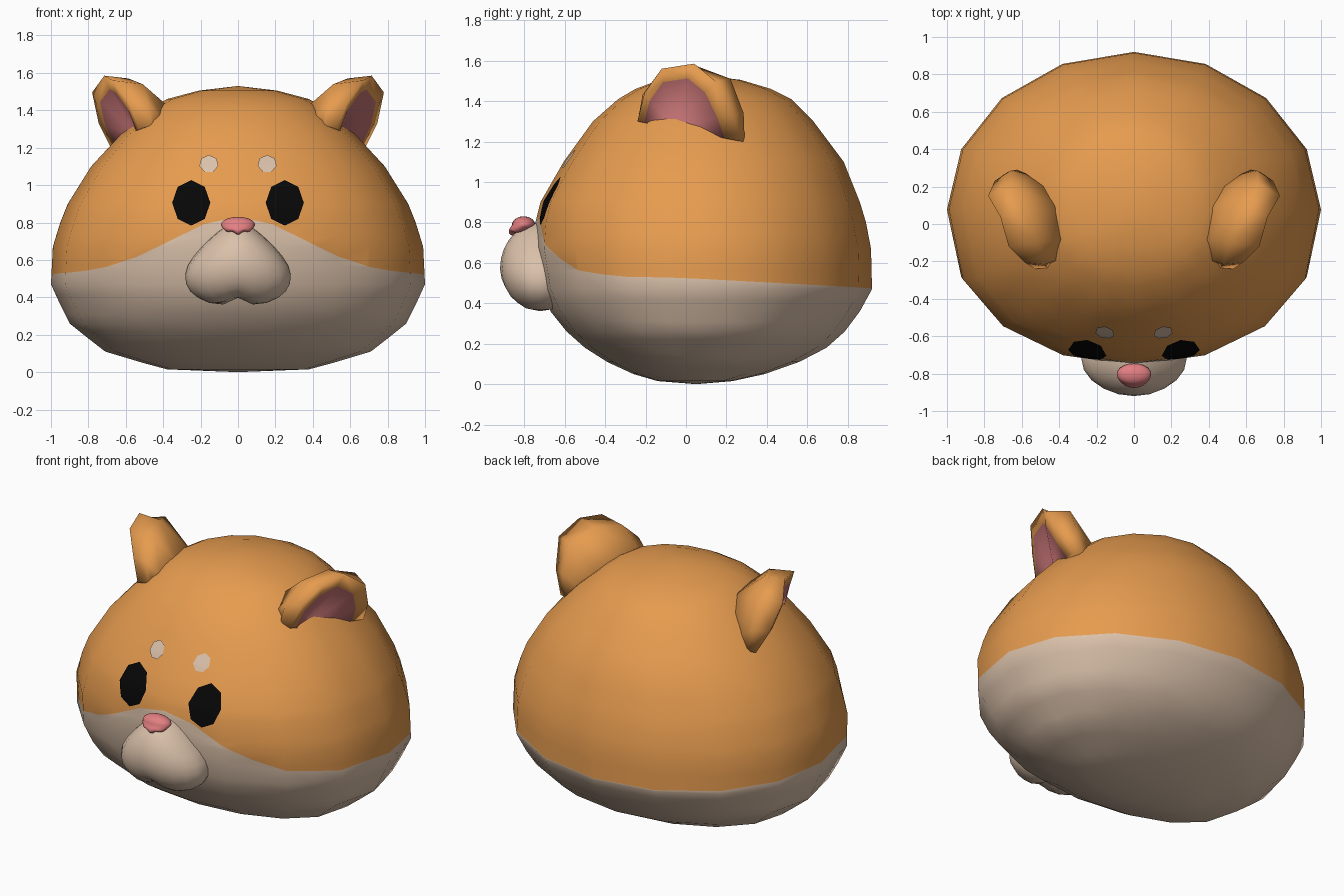
import bpy, bmesh, math
from mathutils import Vector
from mathutils.bvhtree import BVHTree

if "Cube" in bpy.data.objects:
    bpy.data.objects.remove(bpy.data.objects["Cube"])


def material(name, rgb):
    m = bpy.data.materials.new(name)
    m.diffuse_color = (*rgb, 1)
    m.use_nodes = True
    m.node_tree.nodes["Principled BSDF"].inputs["Base Color"].default_value = m.diffuse_color
    return m


ORANGE = material("orange_fur", (0.79, 0.33, 0.078))
CREAM = material("cream_fur", (0.70, 0.53, 0.40))
BLACK = material("eye_black", (0.002, 0.002, 0.002))
NOSE = material("nose_pink", (0.76, 0.21, 0.22))
INNER = material("inner_ear_pink", (0.52, 0.16, 0.165))


def finish(bm, name, mats):
    me = bpy.data.meshes.new(name)
    bm.to_mesh(me)
    bm.free()
    for m in mats:
        me.materials.append(m)
    me.shade_smooth()
    ob = bpy.data.objects.new(name, me)
    bpy.context.collection.objects.link(ob)
    return ob


def bridge(bm, a, b, mat=0):
    n = len(a)
    for i in range(n):
        j = (i + 1) % n
        bm.faces.new((a[i], a[j], b[j], b[i])).material_index = mat


def fan(bm, ring, tip, mat=0):
    for i in range(len(ring)):
        bm.faces.new((ring[i], ring[(i + 1) % len(ring)], tip)).material_index = mat


# ---- head: rings given as height, half width, front y, back y
LEVELS = [(.015, .38, -.14, .23), (.05, .51, -.26, .39), (.11, .71, -.39, .56),
          (.18, .80, -.50, .695), (.26, .90, -.59, .785), (.36, .95, -.67, .86),
          (.47, 1.0, -.72, .92), (.67, .99, -.755, .915), (.80, .95, -.745, .89),
          (.90, .91, -.72, .86), (1.10, .785, -.605, .78), (1.30, .60, -.46, .63),
          (1.41, .465, -.335, .52), (1.46, .38, -.25, .42), (1.505, .21, -.13, .27)]


def fur_line(p):
    """Positive in the orange area, negative in the cream area."""
    if p.y < 0:
        return p.z - (.52 + .31 * math.exp(-(p.x / .5) ** 2))
    return p.z - (.525 - .055 * p.y)


bm = bmesh.new()
rings = []
for z, w, yf, yb in LEVELS:
    yc = .06 + .02 * math.sin(math.pi * min(z, 1.5) / 1.5)
    ring = []
    for i in range(16):
        a = i * math.tau / 16
        c = math.cos(a)
        y = yc + (yb - yc) * c if c > 0 else yc - (yc - yf) * abs(c) ** .83
        ring.append(bm.verts.new((w * math.sin(a), y, z)))
    rings.append(ring)
for a, b in zip(rings, rings[1:]):
    bridge(bm, a, b)
fan(bm, rings[0], bm.verts.new((0, .05, 0)))
fan(bm, rings[-1], bm.verts.new((0, .06, 1.53)))
bmesh.ops.subdivide_edges(bm, edges=bm.edges[:], cuts=1, use_grid_fill=True)
bmesh.ops.recalc_face_normals(bm, faces=bm.faces[:])
surface = BVHTree.FromBMesh(bm)

# cut the head along the fur line, then colour each side
new = set()
for e in bm.edges[:]:
    f0, f1 = (fur_line(v.co) for v in e.verts)
    if f0 * f1 < 0:
        new.add(bmesh.utils.edge_split(e, e.verts[0], f0 / (f0 - f1))[1])
for f in bm.faces[:]:
    cut = [v for v in f.verts if v in new]
    if len(cut) == 2:
        bmesh.utils.face_split(f, cut[0], cut[1])
for f in bm.faces:
    f.material_index = 0 if fur_line(f.calc_center_median()) > 0 else 1
finish(bm, "head", [ORANGE, CREAM])


# ---- thin plates laid on the head surface
def plate(name, cx, cz, rx, rz, sides, mat):
    def drop(x, z):
        hit = surface.ray_cast(Vector((x, -2, z)), Vector((0, 1, 0)))[0]
        return bm.verts.new((x, hit.y - .009, z))
    bm = bmesh.new()
    loops = []
    for k in (1, .66, .33):
        loops.append([])
        for i in range(sides * 2):
            a = i * math.pi / sides + math.pi / 2
            r = k * (math.cos(math.pi / sides) if i % 2 else 1)
            loops[-1].append(drop(cx + rx * r * math.cos(a), cz + rz * r * math.sin(a)))
    for a, b in zip(loops, loops[1:]):
        bridge(bm, a, b)
    fan(bm, loops[-1], drop(cx, cz))
    finish(bm, name, [mat])


# ---- ear loops: base on the head, swollen back, outer rim
BASE = [(.43, -.21, 1.28), (.40, -.19, 1.36), (.36, -.08, 1.41), (.39, .09, 1.41),
        (.47, .20, 1.36), (.54, .26, 1.26), (.57, .26, 1.17)]
BACK = [(.46, -.235, 1.32), (.48, -.215, 1.43), (.51, -.10, 1.54), (.585, .06, 1.57),
        (.66, .22, 1.51), (.66, .285, 1.34), (.62, .29, 1.20)]
RIM = [(.53, -.24, 1.30), (.585, -.205, 1.44), (.67, -.12, 1.56), (.715, .04, 1.585),
       (.78, .15, 1.495), (.745, .23, 1.33), (.68, .275, 1.20)]


def ear(name, s):
    bm = bmesh.new()
    deep = Vector((.54, -.06, 1.27))
    lip = [Vector(p).lerp(deep, .23) + Vector((.012, -.008, 0)) for p in RIM]
    loops = [[bm.verts.new((s * p[0], p[1], p[2])) for p in loop]
             for loop in (BASE, BACK, RIM, lip)]
    for a, b in zip(loops, loops[1:]):
        bridge(bm, a, b)
    fan(bm, loops[-1], bm.verts.new((s * deep.x, deep.y, deep.z)), 1)
    bm.faces.new(loops[0])
    bmesh.ops.recalc_face_normals(bm, faces=bm.faces[:])
    finish(bm, name, [ORANGE, INNER])


for side, s in (("left", -1), ("right", 1)):
    plate(side + "_eye", s * .25, .905, .102, .121, 8, BLACK)
    plate(side + "_brow_spot", s * .156, 1.113, .052, .048, 7, CREAM)
    ear(side + "_ear", s)


# ---- muzzle and nose: shaped spheres
def blob(name, shape, mat):
    bm = bmesh.new()
    bmesh.ops.create_uvsphere(bm, u_segments=20, v_segments=14, radius=1)
    for v in bm.verts:
        v.co = shape(*v.co)
    bmesh.ops.recalc_face_normals(bm, faces=bm.faces[:])
    finish(bm, name, [mat])


def muzzle_shape(x, y, z):
    wide = 1 - .45 * z if z > 0 else 1 - .35 * z
    px = .268 * x * wide
    pz = .57 + (.23 if z > 0 else .222) * z
    notch = math.exp(-(px / .06) ** 2)
    if z < 0:
        pz += .05 * notch * z * z
    depth = (.20 - .012 * notch * max(0, -z)) if y < 0 else .22
    return px, -.72 + depth * y, pz


def nose_shape(x, y, z):
    px = .092 * x * (1 if z > 0 else 1 + .15 * z)
    lobe = .008 * math.cos(px * 100) * max(0, -z)
    return px, -.803 + .058 * y + .045 * min(0, z), .786 + .044 * z - lobe


blob("muzzle", muzzle_shape, CREAM)
blob("nose", nose_shape, NOSE)
